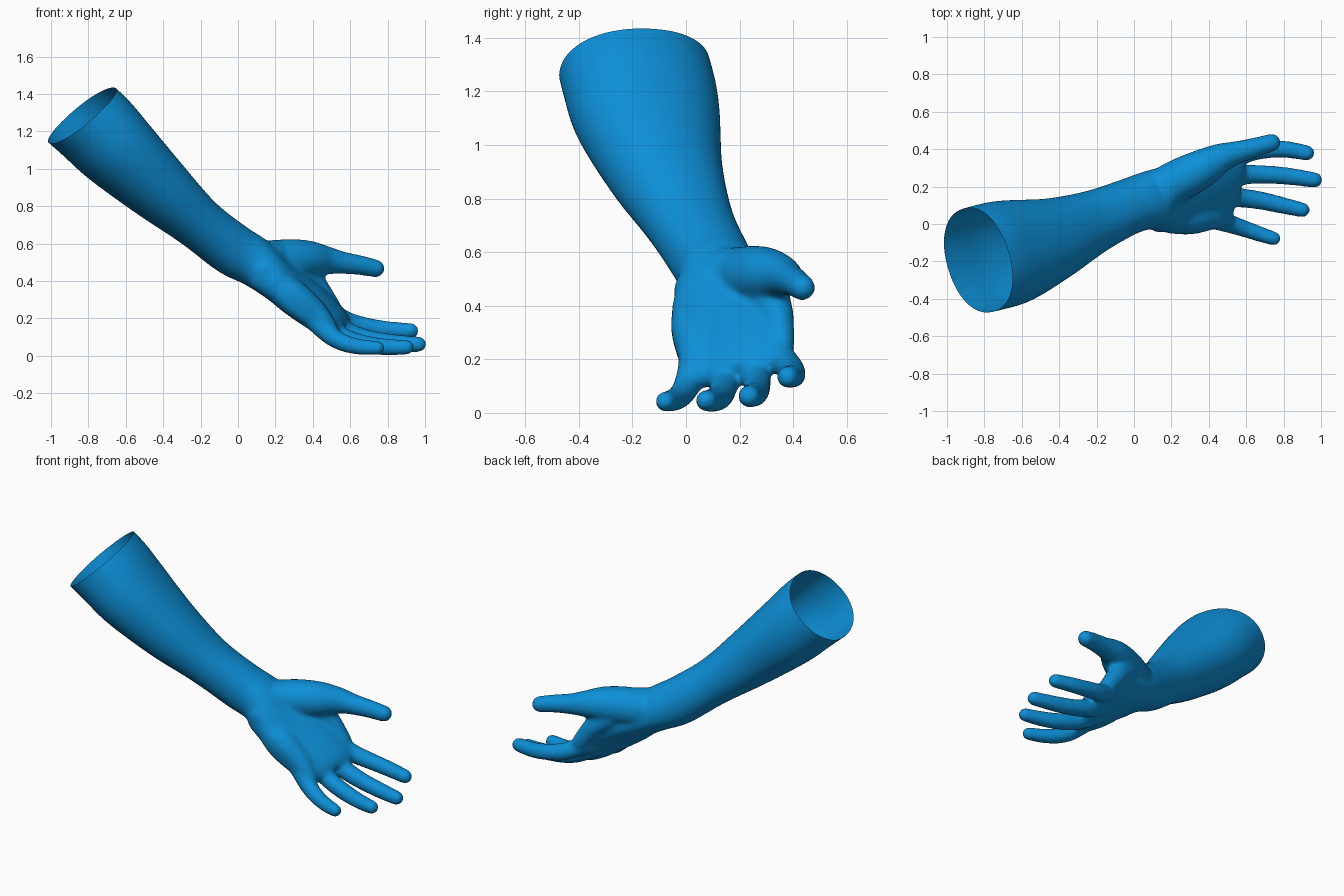
import bpy, bmesh, math
from mathutils import Vector

cube = bpy.data.objects.get("Cube")
if cube:
    bpy.data.objects.remove(cube, do_unlink=True)

skin = bpy.data.materials.new("arm blue")
skin.use_nodes = True
BLUE = (0.004, 0.275, 0.68, 1)
skin.diffuse_color = BLUE
skin.node_tree.nodes["Principled BSDF"].inputs["Base Color"].default_value = BLUE


def spline(keys, steps):
    """Catmull-Rom through tuples of any length."""
    pts = [keys[0]] + list(keys) + [keys[-1]]
    out = []
    for i in range(1, len(pts) - 2):
        p0, p1, p2, p3 = pts[i - 1:i + 3]
        for s in range(steps):
            t = s / steps
            out.append([0.5 * (2 * b + (c - a) * t + (2 * a - 5 * b + 4 * c - d) * t * t
                               + (3 * b - a - 3 * c + d) * t ** 3)
                        for a, b, c, d in zip(p0, p1, p2, p3)])
    out.append(list(keys[-1]))
    return out


def loft(bm, keys, power=1.0, sides=40, steps=6):
    """Closed tube; key = centre xyz, width axis xyz, half width, half depth."""
    path = spline(keys, steps)
    rings = []
    for i, k in enumerate(path):
        centre, wide = Vector(k[:3]), Vector(k[3:6]).normalized()
        ahead, behind = path[min(i + 1, len(path) - 1)], path[max(i - 1, 0)]
        deep = (Vector(ahead[:3]) - Vector(behind[:3])).cross(wide).normalized()
        ring = []
        for j in range(sides):
            a = math.tau * j / sides
            c, s = math.cos(a), math.sin(a)
            c = math.copysign(abs(c) ** power, c)
            s = math.copysign(abs(s) ** power, s)
            ring.append(bm.verts.new(centre + wide * c * k[6] + deep * s * k[7]))
        rings.append(ring)
    for r, q in zip(rings, rings[1:]):
        for j in range(sides):
            n = (j + 1) % sides
            bm.faces.new((r[j], r[n], q[n], q[j]))
    bm.faces.new(rings[0][::-1])
    bm.faces.new(rings[-1])


def limb(bm, keys):
    """Round tube with domed ends; key = centre xyz, radius."""
    path = spline(keys, 6)
    for p, q in zip(path, path[1:]):
        # Overlapping balls along the path stay round at any bend
        for t in (0, 0.5):
            x, y, z, r = (a + (b - a) * t for a, b in zip(p, q))
            ball = bmesh.ops.create_icosphere(bm, subdivisions=3, radius=r)
            bmesh.ops.translate(bm, verts=ball["verts"], vec=(x, y, z))
    x, y, z, r = path[-1]
    ball = bmesh.ops.create_icosphere(bm, subdivisions=3, radius=r)
    bmesh.ops.translate(bm, verts=ball["verts"], vec=(x, y, z))


bm = bmesh.new()

# Forearm, wrist and palm in one run
E = (-0.347, 0.938, 0)
W = (0.25, 0.94, 0.22)
loft(bm, [
    (-1.10, -0.270, 1.520, *E, 0.275, 0.215),
    (-0.95, -0.225, 1.385, *E, 0.282, 0.220),
    (-0.78, -0.180, 1.238, *E, 0.290, 0.222),
    (-0.64, -0.143, 1.095, *E, 0.280, 0.210),
    (-0.42, -0.075, 0.891, *E, 0.220, 0.175),
    (-0.214, 0.012, 0.712, *E, 0.170, 0.140),
    (-0.033, 0.091, 0.572, *E, 0.150, 0.140),
    (0.08, 0.125, 0.507, -0.2, 0.97, 0.08, 0.157, 0.133),
    (0.198, 0.132, 0.416, 0.05, 0.98, 0.16, 0.185, 0.112),
    (0.317, 0.150, 0.324, *W, 0.212, 0.096),
    (0.435, 0.172, 0.231, *W, 0.208, 0.084),
    (0.513, 0.190, 0.170, *W, 0.185, 0.068),
    (0.550, 0.195, 0.142, *W, 0.155, 0.045),
], power=0.93)

limbs = {
    "palm_heel": [(0.14, 0.035, 0.455, 0.082), (0.14, 0.12, 0.505, 0.098), (0.19, 0.20, 0.515, 0.106)],
    "thumb": [(0.13, 0.185, 0.50, 0.105), (0.24, 0.235, 0.51, 0.114), (0.36, 0.295, 0.516, 0.104),
              (0.46, 0.352, 0.512, 0.079), (0.55, 0.382, 0.499, 0.062), (0.65, 0.41, 0.485, 0.054),
              (0.737, 0.435, 0.467, 0.049)],
    "thumb_web": [(0.33, 0.29, 0.45, 0.085), (0.41, 0.335, 0.38, 0.066), (0.50, 0.355, 0.26, 0.052)],
    "hand_edge": [(0.14, 0.045, 0.42, 0.085), (0.29, 0.03, 0.323, 0.088), (0.41, 0.04, 0.225, 0.072),
                  (0.48, 0.03, 0.14, 0.055)],
    "index_finger": [(0.47, 0.32, 0.245, 0.058), (0.58, 0.372, 0.185, 0.054), (0.68, 0.395, 0.158, 0.050),
                     (0.80, 0.40, 0.140, 0.047), (0.925, 0.38, 0.134, 0.043)],
    "middle_finger": [(0.47, 0.24, 0.19, 0.058), (0.58, 0.262, 0.128, 0.055), (0.68, 0.265, 0.093, 0.051),
                      (0.82, 0.256, 0.070, 0.048), (0.966, 0.235, 0.062, 0.043)],
    "ring_finger": [(0.46, 0.15, 0.16, 0.058), (0.57, 0.14, 0.095, 0.053), (0.68, 0.125, 0.061, 0.050),
                    (0.80, 0.098, 0.047, 0.046), (0.902, 0.075, 0.046, 0.041)],
    "little_finger": [(0.42, 0.03, 0.18, 0.058), (0.50, 0.005, 0.105, 0.052), (0.58, -0.022, 0.064, 0.047),
                      (0.67, -0.053, 0.046, 0.043), (0.748, -0.078, 0.042, 0.039)],
}
for keys in limbs.values():
    limb(bm, keys)
bmesh.ops.recalc_face_normals(bm, faces=bm.faces)

mesh = bpy.data.meshes.new("arm")
bm.to_mesh(mesh)
bm.free()
arm = bpy.data.objects.new("arm_and_hand", mesh)
bpy.context.collection.objects.link(arm)

# Fuse the parts into one skin and soften the joins
fuse = arm.modifiers.new("fuse", "REMESH")
fuse.mode = "VOXEL"
fuse.voxel_size = 0.01
soften = arm.modifiers.new("soften", "SMOOTH")
soften.factor = 0.5
soften.iterations = 22
bpy.context.view_layer.update()
fused = bpy.data.meshes.new_from_object(arm.evaluated_get(bpy.context.evaluated_depsgraph_get()))
arm.modifiers.clear()
arm.data = fused

# Cut the upper arm open, leaving a hollow shell
bm = bmesh.new()
bm.from_mesh(fused)
bmesh.ops.bisect_plane(bm, geom=bm.verts[:] + bm.edges[:] + bm.faces[:],
                       plane_co=(-0.833, -0.193, 1.285), plane_no=(-0.63, -0.17, 0.73), clear_outer=True)
for f in bm.faces:
    f.smooth = True
    f.material_index = 0
bm.to_mesh(fused)
bm.free()
fused.materials.clear()
fused.materials.append(skin)
